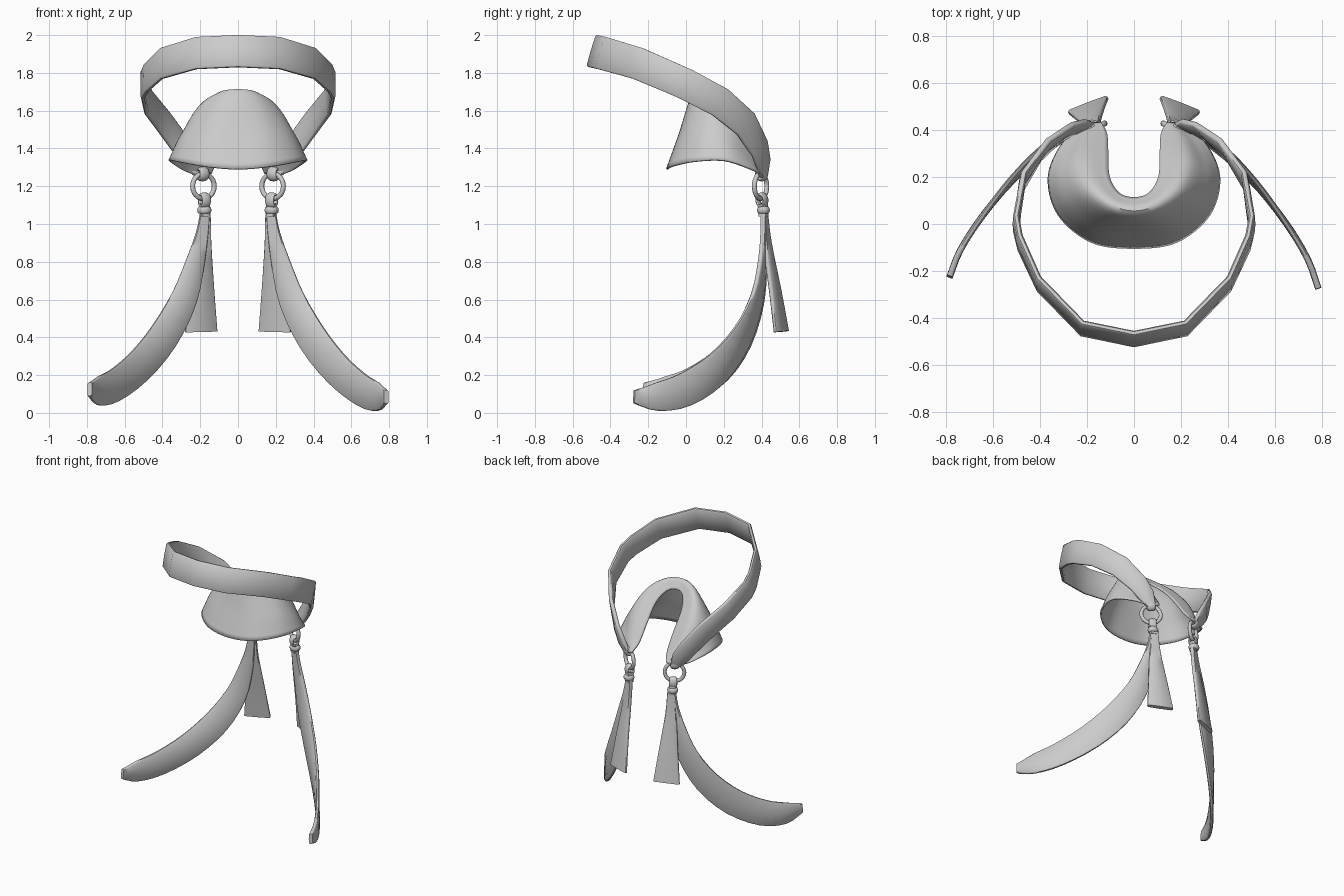
import bpy, bmesh, math
from mathutils import Vector

cube = bpy.data.objects.get("Cube")
if cube:
    bpy.data.objects.remove(cube)

grey = bpy.data.materials.new("plain grey")
grey.use_nodes = True
COLOUR = (0.6, 0.6, 0.6, 1)
grey.diffuse_color = COLOUR
grey.node_tree.nodes["Principled BSDF"].inputs["Base Color"].default_value = COLOUR


def spline(pts, steps):
    """Smooth curve through the points, for vectors of any length."""
    pts = [Vector(p) for p in pts]
    if steps == 1:
        return pts
    ext = [2 * pts[0] - pts[1]] + pts + [2 * pts[-1] - pts[-2]]
    out = []
    for a, b, c, d in zip(ext, ext[1:], ext[2:], ext[3:]):
        for k in range(steps):
            t = k / steps
            out.append(b + (c - a) * (t / 2)
                       + (2 * a - 5 * b + 4 * c - d) * (t * t / 2)
                       + (3 * b - a - 3 * c + d) * (t ** 3 / 2))
    return out + [pts[-1]]


def finish(obj, angle=50):
    obj.data.materials.append(grey)
    bpy.ops.object.select_all(action='DESELECT')
    obj.select_set(True)
    bpy.context.view_layer.objects.active = obj
    bpy.ops.object.shade_smooth_by_angle(angle=math.radians(angle))
    return obj


def skin(name, rows, closed):
    """Bridge rows of points; closed rows become a capped tube."""
    bm = bmesh.new()
    grid = [[bm.verts.new(p) for p in row] for row in rows]
    n = len(grid[0])
    for r0, r1 in zip(grid, grid[1:]):
        for j in range(n if closed else n - 1):
            k = (j + 1) % n
            bm.faces.new((r0[j], r0[k], r1[k], r1[j]))
    if closed:
        bm.faces.new(grid[0])
        bm.faces.new(grid[-1])
    bmesh.ops.recalc_face_normals(bm, faces=bm.faces)
    mesh = bpy.data.meshes.new(name)
    bm.to_mesh(mesh)
    bm.free()
    obj = bpy.data.objects.new(name, mesh)
    bpy.context.collection.objects.link(obj)
    return obj


# Rounded band section: (across the width, through the thickness)
SECTION = [(1, .5), (.9, 1), (0, 1.15), (-.9, 1), (-1, .5),
           (-1, -.5), (-.9, -1), (0, -1.15), (.9, -1), (1, -.5)]


def ribbon(name, pts, centre_y, thick, steps, tilt=0.0):
    """Band along (x, y, z, width) points, its face turned away from a vertical axis."""
    path = spline(pts, steps)
    rows = []
    for i, p in enumerate(path):
        a, b = path[max(i - 1, 0)], path[min(i + 1, len(path) - 1)]
        along = (b - a).to_3d().normalized()
        out = Vector((p.x, p.y - centre_y, 0)).normalized()
        out.z = -tilt * out.y
        across = out.cross(along).normalized()
        out = along.cross(across)
        rows.append([p.to_3d() + across * (u * p.w / 2) + out * (v * thick / 2)
                     for u, v in SECTION])
    return finish(skin(name, rows, True))


def torus(name, loc, major, minor, rot=(0, 0, 0), scale=(1, 1, 1)):
    bpy.ops.mesh.primitive_torus_add(location=loc, rotation=rot, major_radius=major,
                                     minor_radius=minor, major_segments=24, minor_segments=10)
    obj = bpy.context.object
    obj.name = name
    obj.scale = scale
    return finish(obj, 80)


def flip(pts):
    return [(-p[0], *p[1:]) for p in pts]


# Head strap: one faceted band running round the front
half = [(0, -.49, 1.915, .175), (.22, -.445, 1.905, .175), (.405, -.255, 1.85, .17),
        (.485, -.08, 1.775, .165), (.502, 0, 1.74, .165), (.475, .18, 1.645, .16),
        (.385, .315, 1.53, .15), (.29, .39, 1.40, .13), (.235, .41, 1.32, .11),
        (.195, .412, 1.26, .06)]
ribbon("head_strap", flip(half[:0:-1]) + half, 0, .026, 1, .3)

# Cover: curved sheet rolling from the notch over the crest to the flared hem
inner = [(0, .11, 1.65), (.065, .13, 1.63), (.105, .2, 1.56), (.11, .3, 1.44),
         (.115, .38, 1.33), (.14, .43, 1.27)]
crest = [(0, .045, 1.70), (.11, .075, 1.685), (.2, .16, 1.62), (.225, .27, 1.5),
         (.2, .36, 1.37), (.16, .43, 1.265)]
middle = [(0, -.035, 1.47), (.16, -.01, 1.48), (.275, .09, 1.48), (.305, .22, 1.44),
          (.26, .34, 1.34), (.185, .425, 1.26)]
hem = [(0, -.1, 1.29), (.18, -.075, 1.305), (.32, .04, 1.33), (.362, .2, 1.335),
       (.3, .345, 1.29), (.2, .42, 1.25)]
rows = [spline(flip(r[:0:-1]) + r, 6) for r in (inner, crest, middle, hem)]
columns = [spline(col, 6) for col in zip(*rows)]
cover = skin("cover", columns, False)
shell = cover.modifiers.new("thickness", 'SOLIDIFY')
shell.thickness = 0.012
shell.offset = 0
finish(cover)

# Hanging hardware and tails on both sides
long_tail = [(.175, .41, 1.06, .05), (.19, .412, .95, .065), (.225, .405, .8, .1),
             (.285, .375, .6, .145), (.39, .295, .4, .175), (.52, .165, .235, .185),
             (.65, 0, .125, .18), (.74, -.15, .085, .15), (.785, -.275, .085, .07)]
short_tail = [(.17, .415, 1.06, .05), (.178, .43, .9, .075), (.188, .472, .65, .13),
              (.195, .505, .43, .18)]
for side, s in (("left", 1), ("right", -1)):
    tail = long_tail
    if s < 0:
        # the right tail swings a little higher and further back
        last = len(tail) - 1
        tail = flip([(x, y + .05 * (i / last) ** 2, z + .04 * (i / last) ** 2, w)
                     for i, (x, y, z, w) in enumerate(tail)])
    ribbon(side + "_long_tail", tail, -.4, .024, 3)
    ribbon(side + "_short_tail", short_tail if s > 0 else flip(short_tail), 0, .024, 3)

    turn = -s * math.radians(30)
    torus(side + "_ring", (s * .183, .395, 1.2), .066, .013, (math.pi / 2, 0, turn))
    # tab wrapped over the top of the ring
    torus(side + "_upper_tab", (s * .188, .4, 1.265), .022, .011,
          (0, math.pi / 2, turn), (1.2, 1, 2.6))
    # loop holding the tails, with the binding below it
    torus(side + "_lower_loop", (s * .178, .402, 1.125), .028, .011,
          (0, math.pi / 2, turn), (1.1, .8, 2.4))
    ribbon(side + "_tail_neck", [(s * .177, .405, 1.11, .05), (s * .176, .41, 1.08, .045),
                                 (s * .175, .41, 1.04, .045)], 0, .04, 2)
    torus(side + "_binding", (s * .178, .41, 1.073), .024, .014, scale=(1, .9, 1.4))
